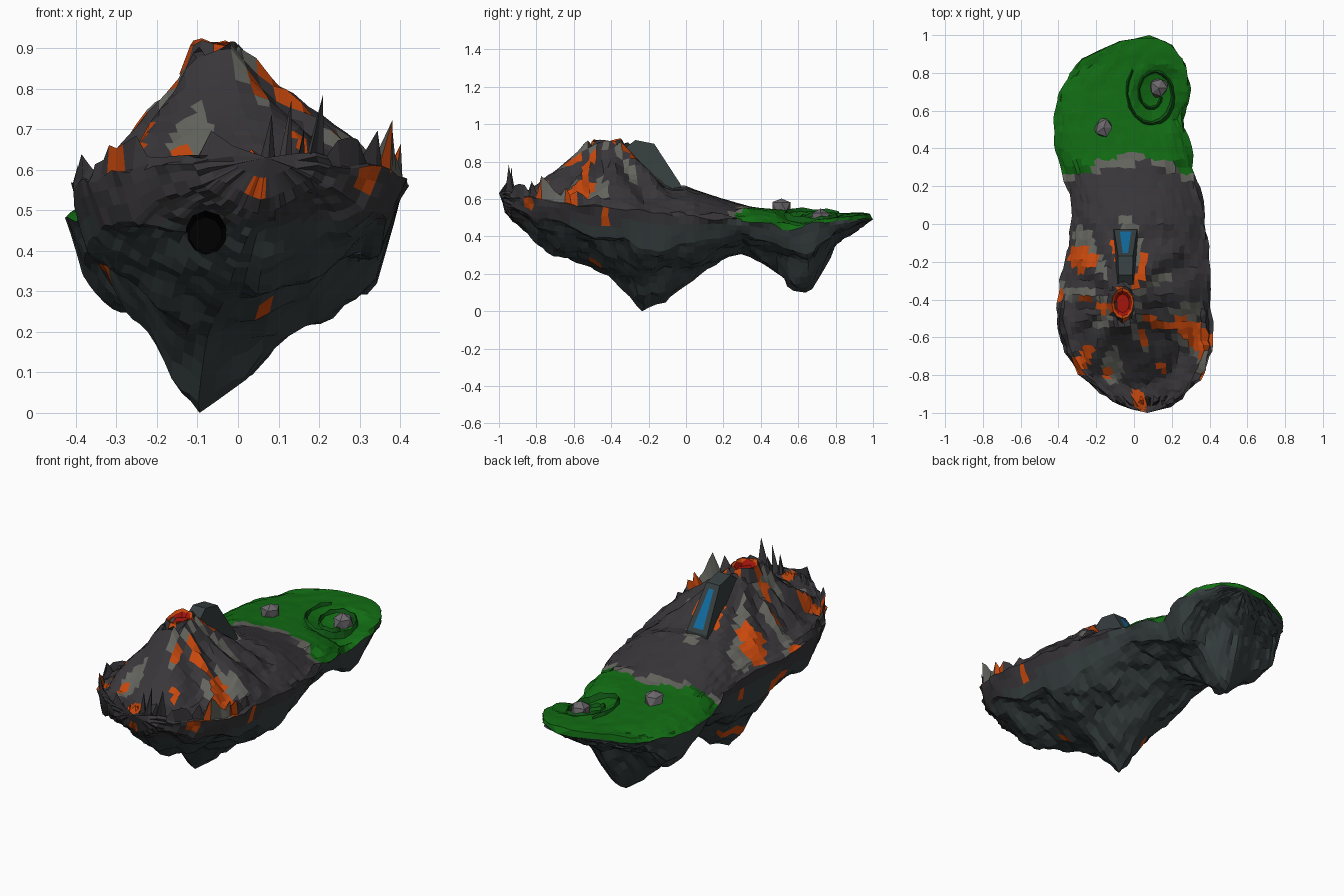
import bpy, bmesh, math, random
from mathutils import Vector, noise

if "Cube" in bpy.data.objects:
    bpy.data.objects.remove(bpy.data.objects["Cube"])

random.seed(4)


def material(name, r, g, b):
    m = bpy.data.materials.new(name)
    m.diffuse_color = (r, g, b, 1)
    m.use_nodes = True
    m.node_tree.nodes["Principled BSDF"].inputs["Base Color"].default_value = m.diffuse_color
    return m


MATS = [material("basalt", .04, .037, .041), material("slate", .038, .05, .051),
        material("ash", .13, .13, .115), material("lava", .58, .065, .004),
        material("grass", .006, .15, .007), material("cave_black", 0, 0, 0),
        material("crater_red", .38, .008, .004), material("water", .006, .15, .36),
        material("stone", .15, .14, .15), material("dark_grass", .005, .09, .007)]
BASALT, SLATE, ASH, LAVA, GRASS, BLACK, RED, WATER, STONE, MOSS = range(10)


def lerp(points, t):
    for (a, va), (b, vb) in zip(points, points[1:]):
        if t <= b:
            return va + (vb - va) * max(0, (t - a) / (b - a))
    return points[-1][1]


def n3(x, y, z, f):
    return noise.noise(Vector((x * f, y * f, z * f)))


def make_object(name, bm, mats):
    bmesh.ops.recalc_face_normals(bm, faces=bm.faces)
    me = bpy.data.meshes.new(name)
    bm.to_mesh(me)
    bm.free()
    for m in mats:
        me.materials.append(MATS[m])
    ob = bpy.data.objects.new(name, me)
    bpy.context.collection.objects.link(ob)
    return ob


# Island profiles along y: side edges, rim, centre height, keel
LEFT = [(-1, .07), (-.97, -.06), (-.9, -.17), (-.8, -.29), (-.68, -.37), (-.53, -.42), (-.3, -.39),
        (-.1, -.34), (.1, -.33), (.25, -.37), (.4, -.42), (.55, -.425), (.7, -.4), (.87, -.28),
        (.95, -.12), (1, .08)]
RIGHT = [(-1, .07), (-.97, .19), (-.9, .28), (-.8, .37), (-.68, .42), (-.5, .41), (-.1, .4), (.1, .37),
         (.25, .33), (.45, .29), (.55, .26), (.7, .3), (.85, .28), (.95, .2), (1, .08)]
RIM = [(-1, .63), (-.7, .58), (-.4, .55), (0, .51), (.3, .48), (.7, .48), (1, .49)]
CENTRE = [(-1, .63), (-.8, .63), (-.5, .64), (0, .665), (.2, .6), (.35, .555), (.6, .535), (.9, .52), (1, .49)]
KEEL = [(-1, .63), (-.95, .5), (-.8, .38), (-.6, .27), (-.4, .19), (-.31, .09), (-.25, 0), (-.1, .06),
        (0, .13), (.1, .21), (.2, .28), (.3, .3), (.4, .26), (.5, .2), (.57, .11), (.64, .1), (.68, .12),
        (.75, .25), (.8, .36), (.9, .43), (1, .49)]
KEEL_X = [(-1, .07), (-.8, .0), (-.45, -.07), (-.25, -.1), (0, -.04), (.3, -.05), (.6, -.1), (.8, -.04), (1, .08)]
SHARP = [(0, 1), (.25, .85), (.45, .64), (.7, .5), (.88, .37), (1, 0)]
FULL = [(0, 1), (.25, .9), (.45, .77), (.7, .6), (.88, .43), (1, 0)]
CONE = [(0, .82), (.04, .87), (.06, .905), (.1, .86), (.18, .775), (.26, .715), (.36, .64), (.5, .5)]
CX, CY = -.06, -.42


def cone_r(x, y):
    dx = x - CX
    dy = y - min(max(y, -.48), -.38)
    return math.hypot(dx * (1.55 if dx < 0 else 1), dy)


def rim_z(y, right):
    return lerp(RIM, y) - (.05 * math.exp(-((y - .54) / .09) ** 2) if right else 0)


def top_z(x, y, u):
    rim = rim_z(y, u > 0)
    z = rim + (lerp(CENTRE, y) - rim) * (1 - abs(u) ** (5 if y > .3 else 2.5))
    a, r = math.atan2(y - CY, x - CX), cone_r(x, y)
    z = max(z, lerp(CONE, r) + .025 * min(1, r * 5) * math.sin(a * 9 + 3 * n3(x, y, 0, 3)))
    # sunken hollow in the meadow
    d = math.hypot(x - .14, (y - .66) * .8)
    z -= .05 * max(0, 1 - (d / .15) ** 2)
    return z + (.016 if y < .05 and r > .1 else .005) * n3(x, y, 3, 16)


def top_mat(x, y):
    edge = y + .07 * n3(x, y, 7, 9)
    if edge > .37 - .2 * abs(x):
        return GRASS
    if edge > .33 - .25 * abs(x):
        return ASH
    a, r = math.atan2(y - CY, x - CX), cone_r(x, y)
    if y < .1 and noise.noise(Vector((a * 4, r * 5, 1.5))) > .36:
        return LAVA
    if y < .05 and noise.noise(Vector((a * 2.6, r * 4, 9.1))) > .24:
        return ASH
    return BASALT


# Island body: top and underside grids sharing one rim, jagged crags along the front edge
NY, NX = 64, 32
bm = bmesh.new()
top, low = [], []
for i in range(NY + 1):
    t = i / NY
    y0 = .6 * (2 * t - 1) - .4 * math.cos(math.pi * t)
    if i in (0, NY):
        v = bm.verts.new((lerp(LEFT, y0), y0, lerp(RIM, y0)))
        top.append([v] * (NX + 1))
        low.append([v] * (NX + 1))
        continue
    rt, rl = [], []
    l, r, k = lerp(LEFT, y0), lerp(RIGHT, y0), lerp(KEEL_X, y0)
    full = min(1, abs(y0 + .25) / .3) if y0 < .3 else 0
    for j in range(NX + 1):
        s = 2 * j / NX - 1
        u = .55 * s + .45 * math.sin(math.pi / 2 * s)
        x = k + u * ((r - k) if u > 0 else (k - l))
        y = y0 + (.01 * random.uniform(-1, 1) if 1 < i < NY - 1 else 0)
        rim = rim_z(y0, u > 0)
        if j in (0, NX):
            x += .02 * n3(x, y, 5, 9)
            v = bm.verts.new((x, y, rim + .02 * n3(x, y, 2, 10)))
            rt.append(v)
            rl.append(v)
            continue
        xt = x + .006 * random.uniform(-1, 1)
        tz = top_z(xt, y, u)
        crag = 0
        if y0 < -.42 and (min(j, NX - j) == 2 or i == 3 and j % 3 == 0):
            crag = .015 + random.random() ** 2 * (.15 if x > .05 else .07) * min(1, (-.38 - y0) * 3)
        rt.append(bm.verts.new((xt * (1 + .5 * crag), y, tz + crag)))
        f = lerp(SHARP, abs(u)) * (1 - full) + lerp(FULL, abs(u)) * full
        bz = rim - (rim - lerp(KEEL, y0)) * f
        fade = min(1, (1 - abs(u)) * 6) * min(1, (1 - abs(y0)) * 5)
        bz += fade * (.06 * n3(x, y, 1, 5) + .035 * n3(x, y, 4, 13)) * (.35 if abs(u) < .12 else 1)
        rl.append(bm.verts.new((x, y, max(.004, min(bz, tz - .02)))))
    top.append(rt)
    low.append(rl)
for grid, upper in ((top, True), (low, False)):
    for i in range(NY):
        for j in range(NX):
            vs = list(dict.fromkeys((grid[i][j], grid[i][j + 1], grid[i + 1][j + 1], grid[i + 1][j])))
            if len(vs) < 3:
                continue
            f = bm.faces.new(vs)
            c = f.calc_center_median()
            if upper:
                f.material_index = top_mat(c.x, c.y)
            elif c.y < 0 and c.z > .1 and n3(c.x, c.y, c.z, 6) > .5:
                f.material_index = LAVA
            else:
                f.material_index = BASALT if c.y < .2 and c.z > .47 else SLATE
min(bm.verts, key=lambda v: v.co.z).co.z = 0
island = make_object("island", bm, range(10))

# Cave mouth cut into the front wall
bm = bmesh.new()
bmesh.ops.create_cone(bm, cap_ends=True, segments=10, radius1=.04, radius2=.068, depth=.4)
for v in bm.verts:
    v.co = Vector((v.co.x - .08, -v.co.z - .87, v.co.y * 1.08 + .44))
for f in bm.faces:
    f.material_index = BLACK
cutter = make_object("cave_cutter", bm, range(10))
cutter.hide_render = True
mod = island.modifiers.new("cave", 'BOOLEAN')
mod.operation, mod.object, mod.solver = 'DIFFERENCE', cutter, 'EXACT'
bpy.context.view_layer.objects.active = island
bpy.ops.object.modifier_apply(modifier="cave")
bpy.data.objects.remove(cutter)

# Crater: jagged lip, inner wall and red pool
bm = bmesh.new()
rings = []
for rad, z in ((.085, .84), (.058, .915), (.048, .905), (.035, .885)):
    rings.append([bm.verts.new((CX + rad * math.cos(k * math.tau / 12), CY + rad * 1.4 * math.sin(k * math.tau / 12),
                                z + random.uniform(-.012, .01))) for k in range(12)])
for n, (a, b) in enumerate(zip(rings, rings[1:])):
    for k in range(12):
        f = bm.faces.new((a[k], a[(k + 1) % 12], b[(k + 1) % 12], b[k]))
        f.material_index = (0 if k % 3 else 1) if n == 0 else n
bm.faces.new(rings[-1]).material_index = 2
make_object("crater", bm, (BASALT, LAVA, RED, RED))

# Chute on the back slope: extruded profile narrowing towards the top
bm = bmesh.new()
profile = [(-.33, .7), (-.33, .87), (-.27, .915), (-.17, .895), (-.03, .68), (-.03, .6)]
sides = []
for sx in (-1, 1):
    sides.append([bm.verts.new((-.045 + sx * (.037 + .1 * (.92 - z)), y, z)) for y, z in profile])
    bm.faces.new(sides[-1])
for k in range(len(profile)):
    n = (k + 1) % len(profile)
    bm.faces.new((sides[0][k], sides[0][n], sides[1][n], sides[1][k]))
make_object("chute", bm, (SLATE,))
bm = bmesh.new()
bm.faces.new([bm.verts.new(p) for p in ((-.075, -.04, .699), (-.015, -.04, .699),
                                        (-.032, -.153, .873), (-.06, -.153, .873))])
make_object("chute_water", bm, (WATER,))

# Boulders on the meadow
bm = bmesh.new()
for x, y, z, r, h in ((-.16, .51, .555, .055, .06), (.13, .72, .5, .06, .06)):
    res = bmesh.ops.create_icosphere(bm, subdivisions=1, radius=1)
    for v in res["verts"]:
        q = random.uniform(.75, 1.1)
        v.co = Vector((x + v.co.x * r * q, y + v.co.y * r * q, z + v.co.z * h * q))
make_object("boulders", bm, (STONE,))

# Low spiral bank winding into the hollow
bm = bmesh.new()
prev = None
for k in range(27):
    a, rad = 2.4 + k * .38, .17 - k * .0045
    ring = []
    for dr, dz in ((-.018, -.02), (0, .01 + .01 * (k % 2)), (.018, -.02)):
        x, y = .1 + (rad + dr) * math.cos(a) * .85, .69 + (rad + dr) * math.sin(a) * 1.1
        ring.append(bm.verts.new((x, y, top_z(x, y, min(1, abs(x) / .33)) + dz)))
    if prev:
        for n in range(2):
            bm.faces.new((prev[n], prev[n + 1], ring[n + 1], ring[n]))
    prev = ring
make_object("spiral_bank", bm, (MOSS,))
